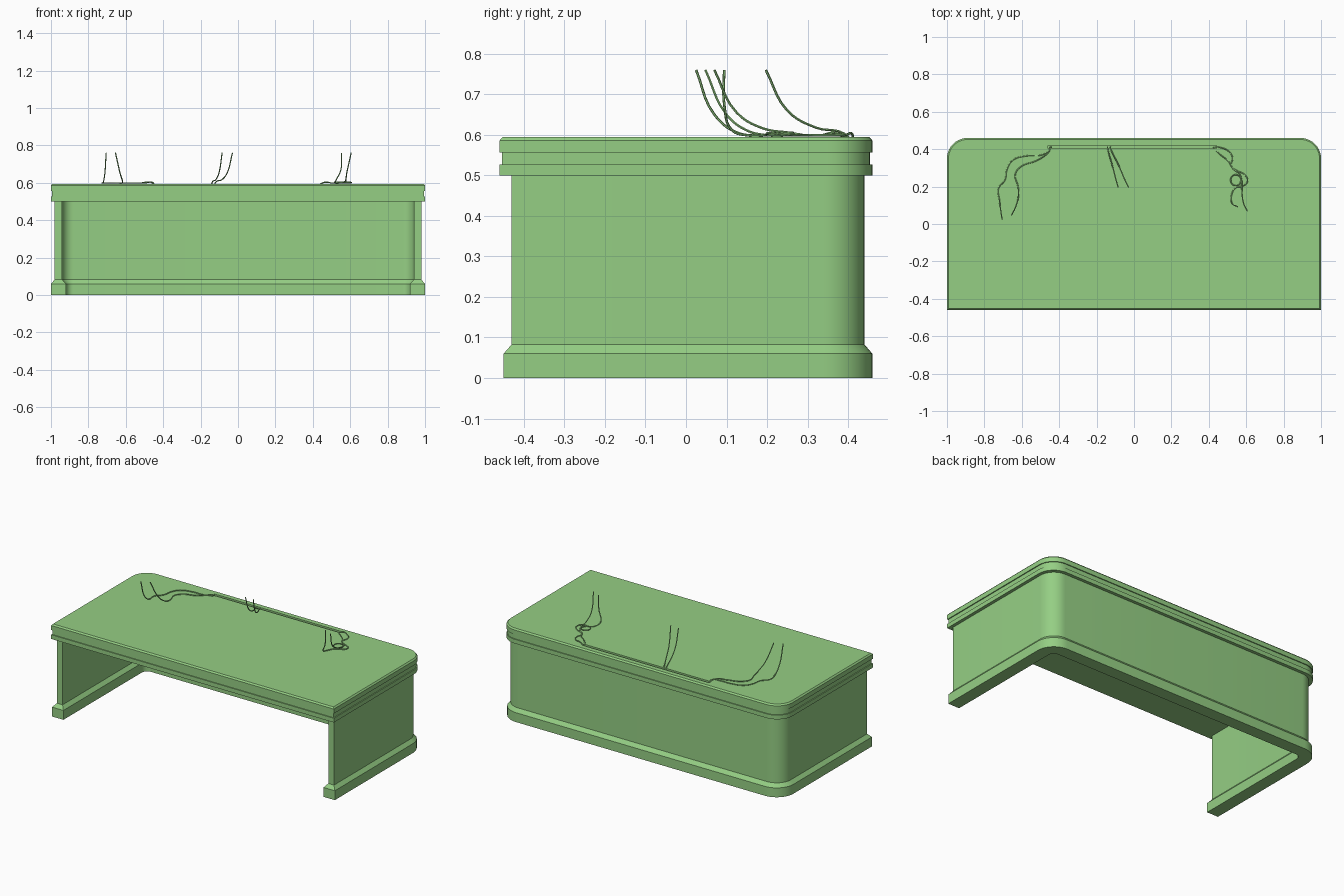
import bpy, bmesh, math

if "Cube" in bpy.data.objects:
    bpy.data.objects.remove(bpy.data.objects["Cube"])

mat = bpy.data.materials.new("soft_green")
mat.diffuse_color = (0.30, 0.62, 0.23, 1)
mat.use_nodes = True
mat.node_tree.nodes["Principled BSDF"].inputs["Base Color"].default_value = mat.diffuse_color


def outline(x, front, back, r, n=10):
    """Plan outline with square front corners and rounded back corners."""
    right = []
    for i in range(n + 1):
        a = math.pi / 2 * i / n
        right.append((x - r + r * math.cos(a), back - r + r * math.sin(a)))
    right = [(x, front)] + right
    return right + [(-px, py) for px, py in reversed(right)]


def finish(obj):
    obj.data.materials.append(mat)
    bpy.ops.object.select_all(action='DESELECT')
    obj.select_set(True)
    bpy.context.view_layer.objects.active = obj
    bpy.ops.object.shade_smooth_by_angle(angle=math.radians(30))


def stack(name, layers):
    """Skin a closed solid through (z, outline) layers."""
    bm = bmesh.new()
    rings = [[bm.verts.new((x, y, z)) for x, y in pts] for z, pts in layers]
    for lo, hi in zip(rings, rings[1:]):
        for i in range(len(lo)):
            j = (i + 1) % len(lo)
            bm.faces.new((lo[i], lo[j], hi[j], hi[i]))
    bm.faces.new(rings[0][::-1])
    bm.faces.new(rings[-1])
    mesh = bpy.data.meshes.new(name)
    bm.to_mesh(mesh)
    bm.free()
    obj = bpy.data.objects.new(name, mesh)
    bpy.context.collection.objects.link(obj)
    return obj


# U-shaped wall, flaring into a plinth at the floor
def wall_ring(d):
    outer = outline(0.98 + d, -0.43 - d, 0.44 + d, 0.10 + d)
    inner = outline(0.94 - d, -0.43 - d, 0.40 - d, 0.06 - d)
    return outer + inner[::-1]


wall = stack("desk_wall", [(z, wall_ring(d)) for z, d in
                           ((0, 0.02), (0.06, 0.02), (0.083, 0), (0.5, 0))])
finish(wall)

# Table top with a grooved edge and a small chamfer
edge = ((0.5, 0), (0.527, 0), (0.527, -0.006), (0.557, -0.006),
        (0.557, 0), (0.586, 0), (0.595, -0.008))
top = stack("table_top", [(z, outline(1 + d, -0.46 - d, 0.46 + d, 0.11 + d))
                          for z, d in edge])

# Long narrow cable slot near the back edge
bpy.ops.mesh.primitive_cube_add(size=1, location=(-0.01, 0.412, 0.59))
cutter = bpy.context.object
cutter.scale = (0.90, 0.018, 0.08)
cut = top.modifiers.new("cable_slot", 'BOOLEAN')
cut.object = cutter
cut.solver = 'EXACT'
bpy.context.view_layer.objects.active = top
bpy.ops.object.modifier_apply(modifier=cut.name)
bpy.data.objects.remove(cutter)
finish(top)


# Loose cables rising out of the slot
def cable(name, pts):
    cu = bpy.data.curves.new(name, 'CURVE')
    cu.dimensions = '3D'
    cu.bevel_depth = 0.0032
    cu.bevel_resolution = 1
    cu.resolution_u = 5
    cu.use_fill_caps = True
    sp = cu.splines.new('BEZIER')
    sp.bezier_points.add(len(pts) - 1)
    for bp, p in zip(sp.bezier_points, pts):
        bp.co = p
        bp.handle_left_type = bp.handle_right_type = 'AUTO'
    obj = bpy.data.objects.new(name, cu)
    bpy.context.collection.objects.link(obj)
    bpy.ops.object.select_all(action='DESELECT')
    obj.select_set(True)
    bpy.context.view_layer.objects.active = obj
    bpy.ops.object.convert(target='MESH')
    finish(bpy.context.object)


L = 0.599  # height of a cable lying on the top
cable("cable_left_outer", [
    (-0.45, 0.412, 0.58), (-0.455, 0.39, 0.602), (-0.50, 0.368, L),
    (-0.57, 0.365, L), (-0.65, 0.34, L), (-0.68, 0.29, L), (-0.69, 0.235, L),
    (-0.725, 0.19, L), (-0.72, 0.13, 0.604), (-0.712, 0.07, 0.65),
    (-0.705, 0.025, 0.76)])
cable("cable_left_inner", [
    (-0.44, 0.412, 0.58), (-0.465, 0.375, 0.603), (-0.53, 0.335, L),
    (-0.60, 0.31, L), (-0.635, 0.265, L), (-0.62, 0.20, L),
    (-0.618, 0.15, 0.611), (-0.63, 0.10, 0.65), (-0.655, 0.048, 0.76)])
cable("cable_middle_left", [
    (-0.142, 0.412, 0.58), (-0.138, 0.39, 0.603), (-0.118, 0.32, 0.618),
    (-0.10, 0.25, 0.66), (-0.085, 0.197, 0.76)])
cable("cable_middle_right", [
    (-0.127, 0.412, 0.58), (-0.12, 0.39, 0.603), (-0.085, 0.32, 0.618),
    (-0.055, 0.25, 0.66), (-0.03, 0.197, 0.76)])
cable("cable_right_inner", [
    (0.432, 0.412, 0.58), (0.455, 0.41, 0.602), (0.505, 0.39, L),
    (0.527, 0.355, L), (0.52, 0.31, L), (0.55, 0.285, L), (0.59, 0.265, L),
    (0.607, 0.23, 0.602), (0.58, 0.202, 0.604), (0.545, 0.195, L),
    (0.52, 0.15, L), (0.522, 0.115, 0.61), (0.55, 0.095, 0.67),
    (0.553, 0.094, 0.76)])
cable("cable_right_outer", [
    (0.422, 0.412, 0.58), (0.46, 0.372, 0.602), (0.505, 0.335, L),
    (0.53, 0.295, L), (0.565, 0.265, 0.603), (0.572, 0.23, 0.603),
    (0.545, 0.205, 0.604), (0.517, 0.23, 0.604), (0.535, 0.262, 0.605),
    (0.568, 0.25, 0.606), (0.576, 0.19, 0.616), (0.582, 0.125, 0.655),
    (0.605, 0.07, 0.76)])
